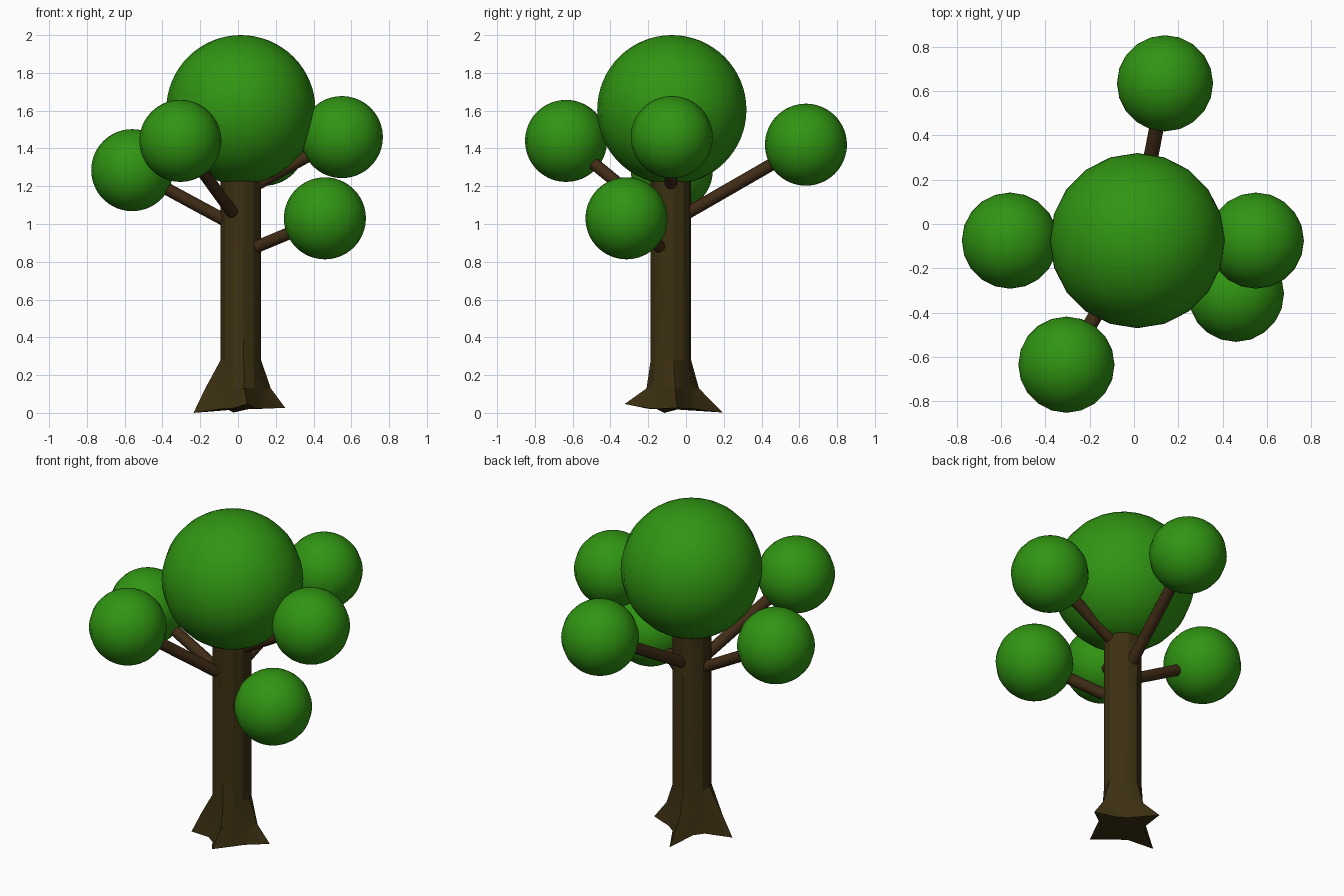
import bpy, bmesh, math
from mathutils import Vector

if "Cube" in bpy.data.objects:
    bpy.data.objects.remove(bpy.data.objects["Cube"])


def material(name, rgb):
    m = bpy.data.materials.new(name)
    m.diffuse_color = (*rgb, 1)
    m.use_nodes = True
    m.node_tree.nodes["Principled BSDF"].inputs["Base Color"].default_value = m.diffuse_color
    return m


LEAF = material("leaf green", (0.030, 0.300, 0.006))
BARK = material("trunk bark", (0.046, 0.030, 0.006))
WOOD = material("branch wood", (0.052, 0.025, 0.008))

AXIS = Vector((0.015, -0.08, 0))   # trunk centre line
SIDES = 12


def shade(obj, angle):
    bpy.ops.object.select_all(action='DESELECT')
    obj.select_set(True)
    bpy.context.view_layer.objects.active = obj
    bpy.ops.object.shade_smooth_by_angle(angle=math.radians(angle))


# Round foliage clump
def foliage(name, centre, radius):
    bpy.ops.mesh.primitive_uv_sphere_add(segments=20, ring_count=32,
                                         radius=radius, location=centre)
    obj = bpy.context.object
    obj.name = name
    obj.data.materials.append(LEAF)
    shade(obj, 60)


# Straight branch from the trunk surface into a clump
def branch(name, start, end, radius=0.033):
    start, end = Vector(start), Vector(end)
    d = end - start
    bpy.ops.mesh.primitive_cylinder_add(vertices=12, radius=radius, depth=d.length,
                                        location=(start + end) / 2)
    obj = bpy.context.object
    obj.name = name
    obj.rotation_euler = d.to_track_quat('Z', 'Y').to_euler()
    obj.data.materials.append(WOOD)
    shade(obj, 40)


# Trunk: stacked rings, every third side pulled out into a root
def trunk():
    #        right  back  left  front
    tip_r = (0.237, 0.276, 0.253, 0.247)
    tip_z = (0.035, 0.010, 0.008, 0.055)
    mid_r = (0.160, 0.150, 0.190, 0.130)
    bm = bmesh.new()
    rings = []
    for level in range(4):
        ring = []
        for k in range(SIDES):
            a = math.radians(8 + 360 * k / SIDES)
            root, is_root = k // 3, k % 3 == 0
            if level == 0:
                r, z = (tip_r[root], tip_z[root]) if is_root else (0.13, 0.03)
            elif level == 1:
                r, z = (mid_r[root] if is_root else 0.118), 0.13
            else:
                r, z = 0.108, (0.28, 1.28)[level - 2]
            ring.append(bm.verts.new(AXIS + Vector((r * math.cos(a), r * math.sin(a), z))))
        rings.append(ring)
    for low, high in zip(rings, rings[1:]):
        for k in range(SIDES):
            n = (k + 1) % SIDES
            bm.faces.new((low[k], low[n], high[n], high[k]))
    # Closed underside and top
    hub = bm.verts.new(AXIS + Vector((0, 0, 0.02)))
    for k in range(SIDES):
        bm.faces.new((hub, rings[0][(k + 1) % SIDES], rings[0][k]))
    bm.faces.new(rings[-1])
    # Rest the lowest root on the ground
    lowest = min(v.co.z for v in bm.verts)
    for v in rings[0]:
        v.co.z -= lowest
    bmesh.ops.recalc_face_normals(bm, faces=bm.faces[:])
    mesh = bpy.data.meshes.new("trunk")
    bm.to_mesh(mesh)
    bm.free()
    obj = bpy.data.objects.new("trunk", mesh)
    bpy.context.collection.objects.link(obj)
    mesh.materials.append(BARK)
    shade(obj, 20)


trunk()
foliage("crown", (0.015, -0.075, 1.605), 0.395)

# Side clumps with the branch that carries each: name, branch start, clump centre
for name, start, centre in (
    ("left", (-0.07, -0.08, 1.02), (-0.56, -0.075, 1.285)),
    ("right", (0.09, -0.08, 1.205), (0.55, -0.075, 1.46)),
    ("front", (-0.03, -0.17, 1.06), (-0.305, -0.635, 1.44)),
    ("lower", (0.10, -0.14, 0.88), (0.46, -0.315, 1.03)),
    ("back", (0.02, 0.01, 1.06), (0.14, 0.635, 1.42)),
):
    foliage(name + "_clump", centre, 0.217)
    branch(name + "_branch", start, centre)
